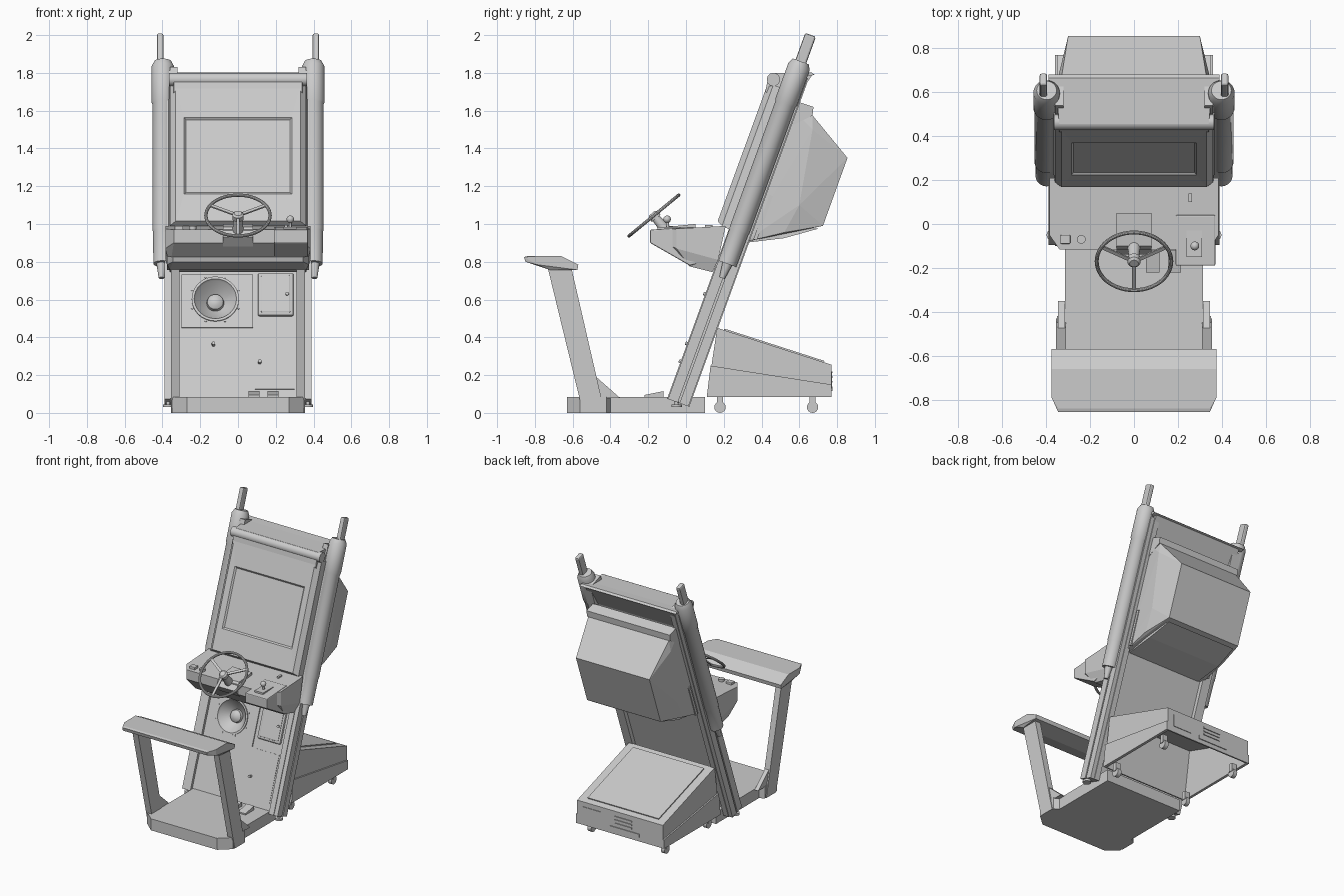
import bpy, bmesh
from math import radians, pi, cos, sin
from mathutils import Vector, Matrix

cube = bpy.data.objects.get("Cube")
if cube:
    bpy.data.objects.remove(cube)

grey = bpy.data.materials.new("light_grey")
grey.use_nodes = True
grey.diffuse_color = (0.6, 0.6, 0.6, 1)
grey.node_tree.nodes["Principled BSDF"].inputs["Base Color"].default_value = (0.6, 0.6, 0.6, 1)

LEAN = radians(20)
TILT = Matrix.Translation((0, -0.1, 0.075)) @ Matrix.Rotation(-LEAN, 4, 'X')
FLAT = Matrix.Identity(4)


def finish(name, bm, matrix=FLAT, bevel=0, smooth=False):
    bmesh.ops.recalc_face_normals(bm, faces=bm.faces)
    me = bpy.data.meshes.new(name)
    bm.to_mesh(me)
    bm.free()
    me.materials.append(grey)
    ob = bpy.data.objects.new(name, me)
    bpy.context.collection.objects.link(ob)
    ob.matrix_world = matrix
    if bevel:
        mod = ob.modifiers.new("bevel", 'BEVEL')
        mod.width, mod.segments = bevel, 2
    if smooth:
        bpy.ops.object.select_all(action='DESELECT')
        ob.select_set(True)
        bpy.context.view_layer.objects.active = ob
        bpy.ops.object.shade_smooth_by_angle(angle=radians(35))
    return ob


def box(name, x, y, z, matrix=FLAT, bevel=0):
    """Box from (min, max) ranges."""
    bm = bmesh.new()
    bmesh.ops.create_cube(bm, size=1)
    for v in bm.verts:
        v.co = [r[0] if c < 0 else r[1] for c, r in zip(v.co, (x, y, z))]
    return finish(name, bm, matrix, bevel)


def prism(name, pts, x0, x1, bevel=0, matrix=FLAT):
    """Side outline of (y, z) points extruded along x."""
    bm = bmesh.new()
    face = bm.faces.new([bm.verts.new((x0, y, z)) for y, z in pts])
    out = bmesh.ops.extrude_face_region(bm, geom=[face])
    moved = [g for g in out["geom"] if isinstance(g, bmesh.types.BMVert)]
    bmesh.ops.translate(bm, vec=(x1 - x0, 0, 0), verts=moved)
    return finish(name, bm, matrix, bevel)


def hull(name, pts, matrix=FLAT, bevel=0):
    """Symmetric convex body from (half width, y, z) points."""
    bm = bmesh.new()
    for x, y, z in pts:
        bm.verts.new((x, y, z))
        bm.verts.new((-x, y, z))
    bmesh.ops.convex_hull(bm, input=bm.verts)
    bmesh.ops.dissolve_limit(bm, angle_limit=0.02, verts=bm.verts, edges=bm.edges)
    return finish(name, bm, matrix, bevel)


def lathe(name, profile, matrix, steps=32):
    """(radius, height) profile turned about z."""
    bm = bmesh.new()
    vs = [bm.verts.new((r, 0, h)) for r, h in profile]
    es = [bm.edges.new(p) for p in zip(vs, vs[1:])]
    bmesh.ops.spin(bm, geom=vs + es, axis=(0, 0, 1), cent=(0, 0, 0),
                   angle=2 * pi, steps=steps)
    bmesh.ops.remove_doubles(bm, verts=bm.verts, dist=0.0005)
    return finish(name, bm, matrix, smooth=True)


def rod(name, a, b, r, r2=None, matrix=FLAT, steps=16):
    a, b = Vector(a), Vector(b)
    turn = (b - a).to_track_quat('Z', 'Y').to_matrix().to_4x4()
    prof = [(0, 0), (r, 0), (r2 or r, (b - a).length), (0, (b - a).length)]
    return lathe(name, prof, matrix @ Matrix.Translation(a) @ turn, steps)


def ball(name, centre, r):
    prof = [(r * sin(pi * i / 10), -r * cos(pi * i / 10)) for i in range(11)]
    return lathe(name, prof, Matrix.Translation(centre), 20)


# Footplate with clipped front corners
bm = bmesh.new()
plan = [(0.27, -0.63), (0.35, -0.56), (0.35, -0.42), (0.315, -0.40), (0.315, 0.1)]
plan += [(-x, y) for x, y in reversed(plan)]
face = bm.faces.new([bm.verts.new((x, y, 0)) for x, y in plan])
up = bmesh.ops.extrude_face_region(bm, geom=[face])["geom"]
bmesh.ops.translate(bm, vec=(0, 0, 0.085), verts=[g for g in up if isinstance(g, bmesh.types.BMVert)])
finish("footplate", bm)
for i, x in enumerate((0.085, 0.185)):
    prism(f"pedal_{i}", [(-0.22, 0.085), (-0.22, 0.095), (-0.12, 0.115), (-0.12, 0.085)], x - 0.03, x + 0.03)

# Back rest and its legs
hull("back_rest", [(0.345, -0.857, 0.825), (0.345, -0.85, 0.80), (0.345, -0.84, 0.83),
                   (0.375, -0.79, 0.83), (0.375, -0.66, 0.83), (0.375, -0.57, 0.785),
                   (0.375, -0.575, 0.757), (0.36, -0.72, 0.757), (0.375, -0.79, 0.785)])
for side, s in (("left", 1), ("right", -1)):
    prism(f"rest_leg_{side}", [(-0.545, 0), (-0.43, 0), (-0.605, 0.76), (-0.73, 0.76)], s * 0.31, s * 0.355)
    prism(f"leg_gusset_{side}", [(-0.46, 0.08), (-0.35, 0.08), (-0.475, 0.19)], s * 0.315, s * 0.345)

    # Leaning side posts with rails, tubes and rods
    box(f"post_{side}", sorted((s * 0.32, s * 0.36)), (0, 0.125), (0, 1.87), TILT)
    for n, u in (("front", (0.005, 0.06)), ("rear", (0.07, 0.12))):
        box(f"{n}_rail_{side}", sorted((s * 0.36, s * 0.39)), u, (0, 1.85), TILT)
    tube = [(0, 0.78), (0.05, 0.78), (0.052, 0.96), (0.055, 0.97), (0.055, 1.68),
            (0.06, 1.69), (0.06, 1.89), (0.045, 1.92), (0, 1.92)]
    lathe(f"tube_{side}", tube, TILT @ Matrix.Translation((s * 0.398, 0.055, 0)))
    rod(f"tube_tip_{side}", (s * 0.405, 0.055, 0.79), (s * 0.405, 0.055, 0.70), 0.028, 0.015, TILT)
    box(f"top_rod_{side}", sorted((s * 0.395, s * 0.43)), (0.025, 0.085), (1.9, 2.07), TILT, 0.01)

    # Levelling feet and casters
    rod(f"foot_stem_{side}", (s * 0.37, -0.05, 0.03), (s * 0.37, -0.05, 0.09), 0.01)
    rod(f"foot_pad_{side}", (s * 0.37, -0.05, 0.03), (s * 0.37, -0.05, 0.045), 0.028)
    for n, y in (("front", 0.18), ("rear", 0.67)):
        rod(f"{n}_caster_{side}", (s * 0.3 - 0.015, y, 0.03), (s * 0.3 + 0.015, y, 0.03), 0.03)
        box(f"{n}_caster_fork_{side}", (s * 0.3 - 0.02, s * 0.3 + 0.02), (y - 0.015, y + 0.015), (0.04, 0.1))
        if n == "rear":
            box(f"hood_rail_{side}", sorted((s * 0.33, s * 0.345)), (0.14, 0.16), (0.95, 1.2), TILT)

# Leaning centre panel with a speaker opening
SPEAKER = TILT @ Matrix.Translation((-0.12, 0.012, 0.565)) @ Matrix.Rotation(pi / 2, 4, 'X')
panel = box("centre_panel", (-0.325, 0.325), (0.02, 0.095), (0.0, 1.8), TILT)
plate = box("speaker_plate", (-0.3, 0.08), (0.012, 0.021), (0.405, 0.705), TILT)
cutter = lathe("speaker_cutter", [(0, -0.065), (0.118, -0.065), (0.118, 0.05), (0, 0.05)], SPEAKER)
for ob in (panel, plate):
    mod = ob.modifiers.new("opening", 'BOOLEAN')
    mod.operation, mod.object, mod.solver = 'DIFFERENCE', cutter, 'EXACT'
    bpy.context.view_layer.objects.active = ob
    bpy.ops.object.modifier_apply(modifier=mod.name)
bpy.data.objects.remove(cutter)
lathe("speaker_cone", [(0.125, 0), (0.125, 0.008), (0.112, 0.008), (0.105, -0.005), (0.046, -0.06),
                       (0.042, -0.04), (0.025, -0.027), (0, -0.022)], SPEAKER)
for i in range(8):
    a = i * pi / 4 + pi / 8
    rod(f"speaker_bolt_{i}", (0.133 * cos(a), 0.133 * sin(a), 0), (0.133 * cos(a), 0.133 * sin(a), 0.005), 0.006, matrix=SPEAKER)

# Coin door, lower hatch and locks
box("coin_door_frame", (0.105, 0.295), (0.005, 0.03), (0.47, 0.715), TILT, 0.012)
box("coin_door", (0.12, 0.28), (0.0, 0.03), (0.485, 0.70), TILT, 0.01)
box("lower_hatch", (0.09, 0.30), (0.017, 0.03), (0.06, 0.40), TILT)
for i, (x, v) in enumerate(((-0.13, 0.31), (0.115, 0.21), (0.26, 0.59))):
    rod(f"lock_{i}", (x, 0.03, v), (x, -0.01, v), 0.009, matrix=TILT)

# Screen surround with recessed screen
bm = bmesh.new()
rings = [[(w, u, a), (-w, u, a), (-w, u, b), (w, u, b)] for w, u, a, b in (
    (0.372, 0.04, 0.95, 1.76), (0.36, -0.04, 0.96, 1.75), (0.33, -0.07, 0.975, 1.735),
    (0.285, -0.068, 1.13, 1.56), (0.275, -0.058, 1.14, 1.55))]
loops = [[bm.verts.new(p) for p in r] for r in rings]
for a, b in zip(loops, loops[1:]):
    for i in range(4):
        bm.faces.new((a[i], a[i - 1], b[i - 1], b[i]))
bm.faces.new(loops[0])
bm.faces.new(loops[-1])
finish("screen_surround", bm, TILT)

# Top header and lamp strip
hull("header", [(0.34, 0.43, 1.75), (0.34, 0.455, 1.80), (0.36, 0.66, 1.80),
                (0.36, 0.665, 1.785), (0.36, 0.54, 1.59), (0.34, 0.42, 1.7)])
rod("header_roll", (-0.365, 0.463, 1.765), (0.365, 0.463, 1.765), 0.035, steps=24)
prism("header_lip", [(0.6, 1.785), (0.6, 1.80), (0.665, 1.802), (0.68, 1.79), (0.66, 1.785)], -0.39, 0.39)

# Monitor hood
hull("monitor_hood", [(0.335, 0.31, 0.905), (0.335, 0.57, 1.60), (0.33, 0.67, 1.575), (0.30, 0.855, 1.35),
                      (0.30, 0.725, 0.99), (0.335, 0.52, 0.955), (0.345, 0.67, 1.5), (0.345, 0.6, 1.1)])
prism("hood_flange", [(0.56, 1.52), (0.60, 1.645), (0.675, 1.62), (0.67, 1.575)], -0.34, 0.34)
hull("hood_base", [(0.30, 0.31, 0.90), (0.30, 0.52, 0.925), (0.28, 0.70, 0.975), (0.30, 0.35, 1.0)])

# Control desk, lever box and wheel mount
hull("control_desk", [(0.34, -0.115, 0.97), (0.34, -0.115, 0.90), (0.385, -0.05, 0.975), (0.385, -0.05, 0.87),
                      (0.36, 0.02, 0.775), (0.36, 0.14, 0.745), (0.385, 0.21, 0.99), (0.385, 0.17, 0.81)])
prism("lever_box", [(-0.19, 0.97), (-0.19, 0.90), (0.02, 0.78), (0.1, 0.8), (0.04, 0.985)], 0.19, 0.37, 0.006)
prism("wheel_mount", [(-0.14, 0.93), (-0.10, 0.985), (0.05, 1.0), (0.05, 0.9), (-0.1, 0.88)], -0.08, 0.08)
box("lever_plate", (0.24, 0.31), (-0.15, -0.03), (0.97, 0.985))
rod("lever", (0.277, -0.095, 0.97), (0.277, -0.1, 1.02), 0.008)
ball("lever_knob", (0.277, -0.1, 1.025), 0.02)
box("square_button", (-0.335, -0.29), (-0.09, -0.05), (0.96, 0.99), bevel=0.004)
rod("round_button", (-0.24, -0.07, 0.96), (-0.24, -0.07, 0.99), 0.02)
box("desk_slot", (0.247, 0.263), (0.10, 0.14), (0.97, 0.995))

# Steering wheel
WHEEL = Matrix.Translation((0, -0.17, 1.045)) @ Matrix.Rotation(radians(39.4), 4, 'X')
rim = [(0.17 + 0.009 * cos(pi * i / 5), 0.009 * sin(pi * i / 5)) for i in range(11)]
lathe("wheel_rim", rim, WHEEL, 48)
lathe("wheel_hub", [(0, -0.02), (0.03, -0.02), (0.03, 0.006), (0.02, 0.016), (0, 0.016)], WHEEL)
rod("wheel_column", (0, 0, -0.13), (0, 0, -0.01), 0.032, 0.022, WHEEL)
for i in range(3):
    spoke = WHEEL @ Matrix.Rotation(radians(30 + 120 * i), 4, 'Z')
    box(f"wheel_spoke_{i}", (0.02, 0.168), (-0.009, 0.009), (-0.004, 0.004), spoke)

# Rear cabinet: open-bottomed shell with trims
cab = prism("rear_cabinet", [(0.11, 0.085), (0.165, 0.45), (0.77, 0.255), (0.77, 0.085)], -0.35, 0.35)
bm = bmesh.new()
bm.from_mesh(cab.data)
bmesh.ops.delete(bm, geom=[min(bm.faces, key=lambda f: f.calc_center_median().z)], context='FACES')
bm.to_mesh(cab.data)
bm.free()
shell = cab.modifiers.new("shell", 'SOLIDIFY')
shell.thickness = 0.015
for side, s in (("left", 1), ("right", -1)):
    prism(f"cabinet_skirt_{side}", [(0.11, 0.085), (0.13, 0.25), (0.77, 0.15), (0.77, 0.085)], s * 0.345, s * 0.36)
prism("cabinet_lid", [(0.2, 0.435), (0.203, 0.446), (0.733, 0.275), (0.73, 0.265)], -0.29, 0.29)
box("cabinet_socket", (0.15, 0.30), (0.765, 0.774), (0.13, 0.22))
box("cabinet_slot", (-0.16, 0.08), (0.765, 0.776), (0.115, 0.14))
for i in range(3):
    box(f"cabinet_vent_{i}", (-0.1, 0.04), (0.765, 0.776), (0.16 + i * 0.025, 0.17 + i * 0.025))
